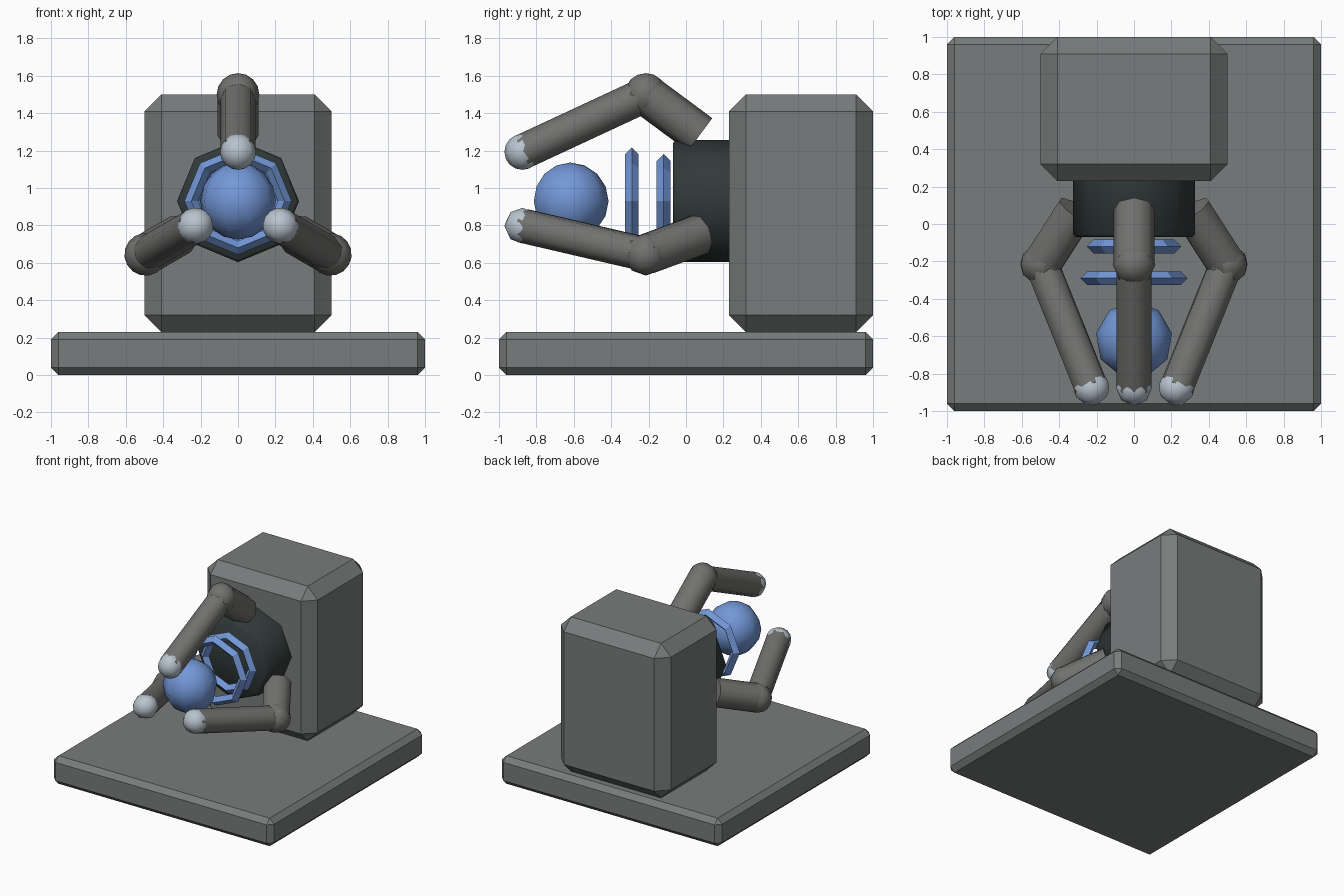
import bpy, bmesh, math
from mathutils import Vector, Matrix

if "Cube" in bpy.data.objects:
    bpy.data.objects.remove(bpy.data.objects["Cube"])


def material(name, rgb):
    m = bpy.data.materials.new(name)
    m.diffuse_color = (*rgb, 1)
    m.use_nodes = True
    m.node_tree.nodes["Principled BSDF"].inputs["Base Color"].default_value = m.diffuse_color
    return m


HOUSING = material("housing grey", (0.19, 0.20, 0.20))
ARM = material("arm grey", (0.165, 0.165, 0.158))
DARK = material("dark socket", (0.030, 0.042, 0.041))
BLUE = material("energy blue", (0.17, 0.31, 0.68))
PALE = material("pale tip", (0.48, 0.55, 0.62))
AXIS_Z = 0.93  # height of the horizontal axis shared by socket, rings, orb and arms


def finish(bm, name, mat, smooth=0):
    bmesh.ops.recalc_face_normals(bm, faces=bm.faces)
    me = bpy.data.meshes.new(name)
    bm.to_mesh(me)
    bm.free()
    ob = bpy.data.objects.new(name, me)
    bpy.context.collection.objects.link(ob)
    me.materials.append(mat)
    if smooth:
        bpy.ops.object.select_all(action='DESELECT')
        ob.select_set(True)
        bpy.context.view_layer.objects.active = ob
        bpy.ops.object.shade_smooth_by_angle(angle=math.radians(smooth))
    return ob


def chamfered_box(name, lo, hi, width, mat):
    lo, hi = Vector(lo), Vector(hi)
    bm = bmesh.new()
    bmesh.ops.create_cube(bm, size=1, matrix=Matrix.Translation((lo + hi) / 2) @ Matrix.Diagonal((*(hi - lo), 1)))
    bmesh.ops.bevel(bm, geom=bm.edges[:], offset=width, segments=1, affect='EDGES')
    return finish(bm, name, mat)


def rod(name, a, b, radius, mat, side, bevel=0):
    # octagonal rod from a to b, with one corner turned towards 'side'
    a, b = Vector(a), Vector(b)
    z = (b - a).normalized()
    x = (Vector(side) - z * z.dot(Vector(side))).normalized()
    rot = Matrix((x, z.cross(x), z)).transposed().to_4x4()
    bm = bmesh.new()
    bmesh.ops.create_cone(bm, cap_ends=True, segments=8, radius1=radius, radius2=radius,
                          depth=(b - a).length, matrix=Matrix.Translation((a + b) / 2) @ rot)
    if bevel:
        rim = [e for e in bm.edges if all((v.co - b).dot(z) > -0.001 for v in e.verts)]
        bmesh.ops.bevel(bm, geom=rim, offset=bevel, segments=1, affect='EDGES')
    return finish(bm, name, mat, 50)


def ball(name, centre, radius, mat, segments=8, rings=8, turn=Matrix()):
    bm = bmesh.new()
    bmesh.ops.create_uvsphere(bm, u_segments=segments, v_segments=rings, radius=radius,
                              matrix=Matrix.Translation(centre) @ turn)
    return finish(bm, name, mat, 80)


def ring(name, y, radius, tube):
    # octagonal ring with a diamond cross-section
    bm = bmesh.new()
    loops = []
    for i in range(8):
        t = i * math.tau / 8
        loops.append([bm.verts.new((r * math.cos(t), y + d, AXIS_Z + r * math.sin(t)))
                      for r, d in ((radius + tube, 0), (radius, tube), (radius - tube, 0), (radius, -tube))])
    for i in range(8):
        p, q = loops[i], loops[(i + 1) % 8]
        for j in range(4):
            k = (j + 1) % 4
            bm.faces.new((p[j], p[k], q[k], q[j]))
    return finish(bm, name, BLUE)


# Base plate and upright housing
chamfered_box("base_plate", (-1, -1, 0), (1, 1, 0.23), 0.04, HOUSING)
chamfered_box("housing", (-0.5, 0.23, 0.23), (0.5, 1, 1.5), 0.09, HOUSING)

# Dark socket on the front of the housing
rod("socket", (0, 0.26, AXIS_Z), (0, -0.07, AXIS_Z), 0.326, DARK, (0, 0, 1), 0.015)

# Floating rings and orb
ring("outer_ring", -0.29, 0.25, 0.037)
ring("inner_ring", -0.12, 0.215, 0.037)
ball("orb", (0, -0.62, AXIS_Z), 0.206, BLUE, 9, 8)

# Three jointed arms around the axis
for n, degrees in enumerate((90, 210, 330), 1):
    t = math.radians(degrees)
    out = Vector((math.cos(t), 0, math.sin(t)))
    side = Vector((-math.sin(t), 0, math.cos(t)))

    def at(y, r):
        return Vector((0, y, AXIS_Z)) + out * r

    root, knuckle, tip = at(0.075, 0.355), at(-0.215, 0.57), at(-0.875, 0.263)
    turn = Matrix((side, Vector((0, 1, 0)), out)).transposed().to_4x4()
    rod(f"arm_{n}_upper", root, knuckle, 0.110, ARM, side)
    rod(f"arm_{n}_fore", knuckle, tip, 0.094, ARM, side)
    ball(f"arm_{n}_knuckle", knuckle, 0.114, ARM, turn=turn)
    ball(f"arm_{n}_tip", tip, 0.096, PALE, turn=turn)
